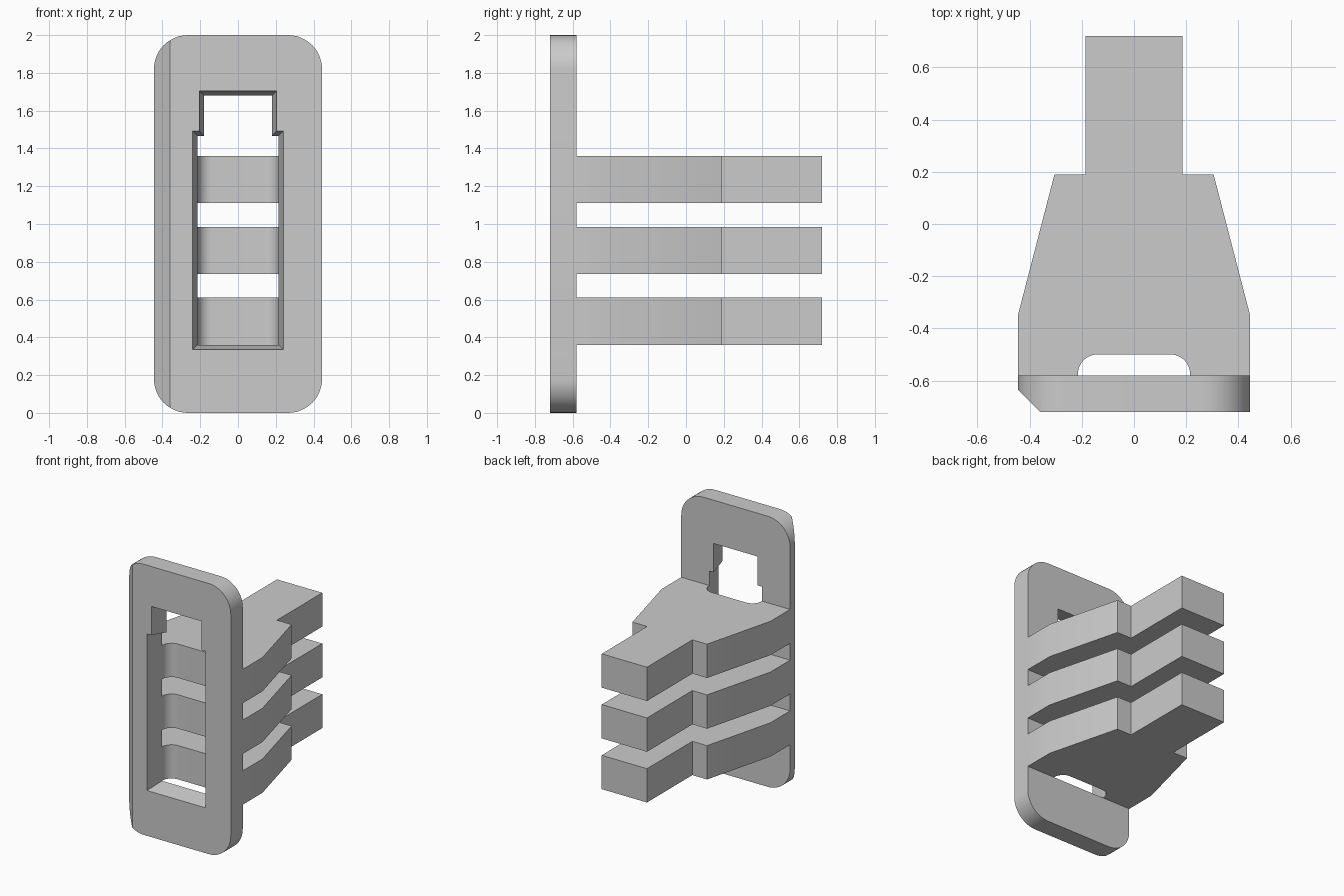
import bpy, bmesh, math
from mathutils import Vector

cube = bpy.data.objects.get("Cube")
if cube:
    bpy.data.objects.remove(cube, do_unlink=True)

grey = bpy.data.materials.new("light grey")
grey.use_nodes = True
colour = (0.6, 0.6, 0.6, 1)
grey.diffuse_color = colour
grey.node_tree.nodes["Principled BSDF"].inputs["Base Color"].default_value = colour

FRONT, BACK, HALF = -0.72, -0.58, 0.445


def arc(cx, cy, r, start, end, steps=12):
    """Points along a circular arc, angles in degrees."""
    angles = [math.radians(start + (end - start) * i / steps) for i in range(steps + 1)]
    return [(cx + r * math.cos(a), cy + r * math.sin(a)) for a in angles]


def loft(name, ring_a, ring_b, chamfer=None):
    """Closed solid between two matching rings of 3D points."""
    bm = bmesh.new()
    a = [bm.verts.new(p) for p in ring_a]
    b = [bm.verts.new(p) for p in ring_b]
    bm.faces.new(a)
    bm.faces.new(b[::-1])
    for i in range(len(a)):
        j = (i + 1) % len(a)
        bm.faces.new((a[j], a[i], b[i], b[j]))
    if chamfer:
        point, normal = chamfer
        cut = bmesh.ops.bisect_plane(bm, geom=bm.verts[:] + bm.edges[:] + bm.faces[:],
                                     plane_co=point, plane_no=normal, clear_outer=True)
        edges = [e for e in cut["geom_cut"] if isinstance(e, bmesh.types.BMEdge)]
        bmesh.ops.holes_fill(bm, edges=[e for e in edges if e.is_boundary])
    bmesh.ops.recalc_face_normals(bm, faces=bm.faces[:])
    mesh = bpy.data.meshes.new(name)
    bm.to_mesh(mesh)
    bm.free()
    mesh.materials.append(grey)
    obj = bpy.data.objects.new(name, mesh)
    bpy.context.collection.objects.link(obj)
    return obj


def select(obj):
    bpy.ops.object.select_all(action='DESELECT')
    obj.select_set(True)
    bpy.context.view_layer.objects.active = obj


def smooth(obj):
    select(obj)
    bpy.ops.object.shade_smooth_by_angle(angle=math.radians(30))


# Face plate: rounded rectangle with one long front edge chamfered
r = 0.18
outline = (arc(HALF - r, r, r, -90, 0) + arc(HALF - r, 2 - r, r, 0, 90)
           + arc(r - HALF, 2 - r, r, 90, 180) + arc(r - HALF, r, r, 180, 270))
plate = loft("face_plate", [(x, FRONT, z) for x, z in outline],
             [(x, BACK, z) for x, z in outline],
             chamfer=(Vector((-0.36, FRONT, 1)), Vector((-1, -1, 0))))


# Stepped opening that narrows towards the back
def opening(y):
    t = 0.025 * (y - FRONT) / (BACK - FRONT)
    right = [(0.24 - t, 0.335 + t), (0.24 - t, 1.492 - t),
             (0.205 - t, 1.492 - t), (0.205 - t, 1.705 - t)]
    return [(x, y, z) for x, z in right + [(-x, z) for x, z in reversed(right)]]


cutter = loft("opening_cutter", opening(FRONT - 0.05), opening(BACK + 0.05))
cutter.hide_render = True
mod = plate.modifiers.new("opening", 'BOOLEAN')
mod.operation = 'DIFFERENCE'
mod.solver = 'EXACT'
mod.object = cutter
select(plate)
bpy.ops.object.modifier_apply(modifier=mod.name)
bpy.data.objects.remove(cutter, do_unlink=True)
smooth(plate)

# Three stacked fins, each with a rounded pocket behind the opening
half = [(0.215, BACK), (HALF, BACK), (HALF, -0.35), (0.305, 0.19), (0.185, 0.19), (0.185, 0.72)]
c = 0.075
pocket = arc(c - 0.215, -0.5 - c, c, 180, 90) + arc(0.215 - c, -0.5 - c, c, 90, 0)
fin_outline = half + [(-x, y) for x, y in reversed(half)] + pocket
for name, z in (("lower_fin", 0.36), ("middle_fin", 0.735), ("upper_fin", 1.11)):
    smooth(loft(name, [(x, y, z) for x, y in fin_outline],
                [(x, y, z + 0.25) for x, y in fin_outline]))
